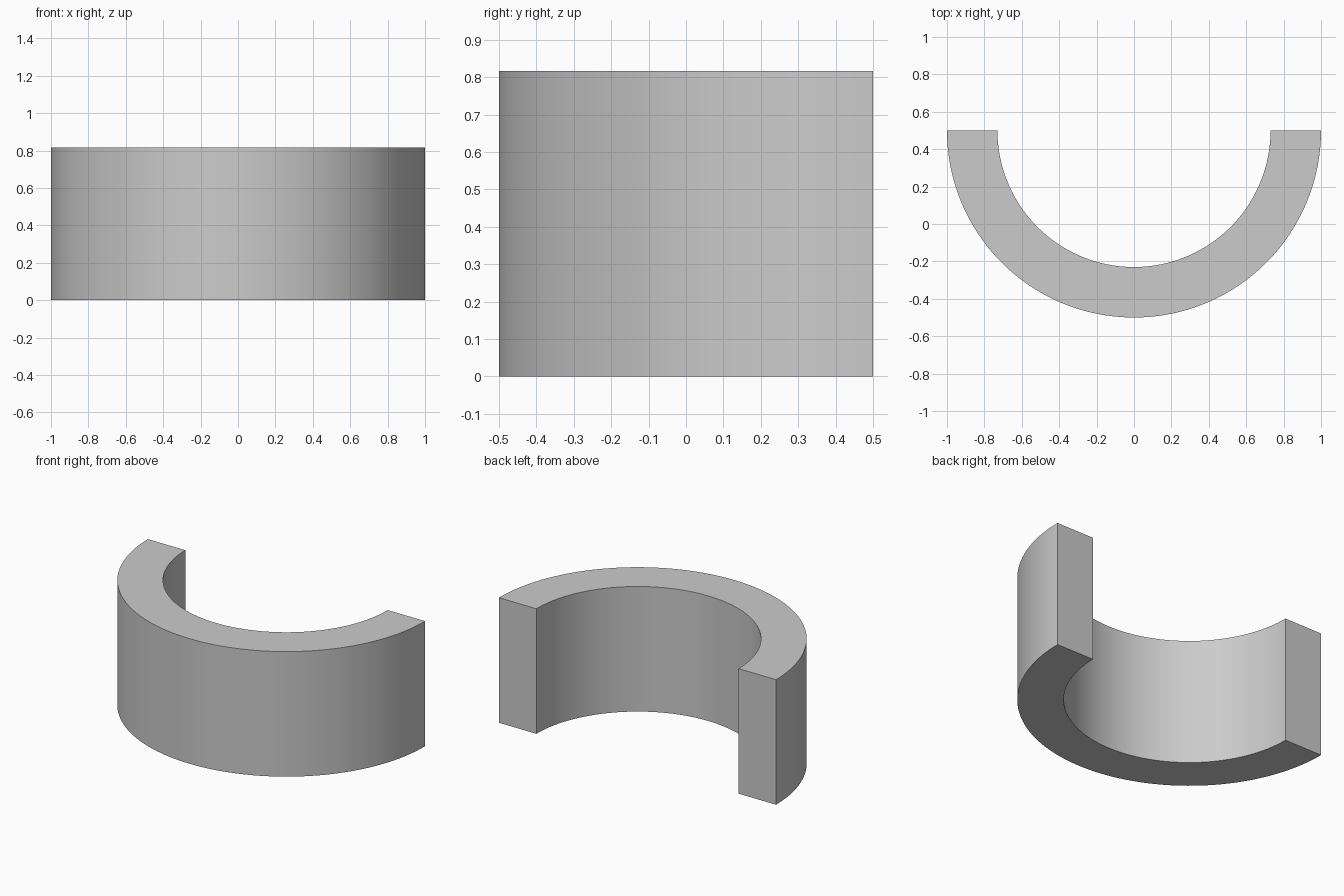
import bpy, bmesh
from math import pi, cos, sin, radians

if "Cube" in bpy.data.objects:
    bpy.data.objects.remove(bpy.data.objects["Cube"])

OUTER, INNER, HEIGHT, SEGMENTS = 1.0, 0.73, 0.816, 96
CENTRE_Y = 0.5  # arc centre lies on the flat back plane


def arc(radius):
    """Points of the front half circle, left to right."""
    angles = [pi + pi * i / SEGMENTS for i in range(SEGMENTS + 1)]
    return [(radius * cos(a), CENTRE_Y + radius * sin(a), 0) for a in angles]


# Flat half-ring strip, extruded upward
bm = bmesh.new()
outer = [bm.verts.new(p) for p in arc(OUTER)]
inner = [bm.verts.new(p) for p in arc(INNER)]
for i in range(SEGMENTS):
    bm.faces.new((outer[i], outer[i + 1], inner[i + 1], inner[i]))
result = bmesh.ops.extrude_face_region(bm, geom=bm.faces[:], use_keep_orig=True)
top = [g for g in result["geom"] if isinstance(g, bmesh.types.BMVert)]
bmesh.ops.translate(bm, verts=top, vec=(0, 0, HEIGHT))
bmesh.ops.recalc_face_normals(bm, faces=bm.faces[:])

mesh = bpy.data.meshes.new("half_ring")
bm.to_mesh(mesh)
bm.free()
half_ring = bpy.data.objects.new("half_ring", mesh)
bpy.context.collection.objects.link(half_ring)

# Smooth curved walls, sharp rims and ends
bpy.context.view_layer.objects.active = half_ring
half_ring.select_set(True)
bpy.ops.object.shade_smooth_by_angle(angle=radians(30))
